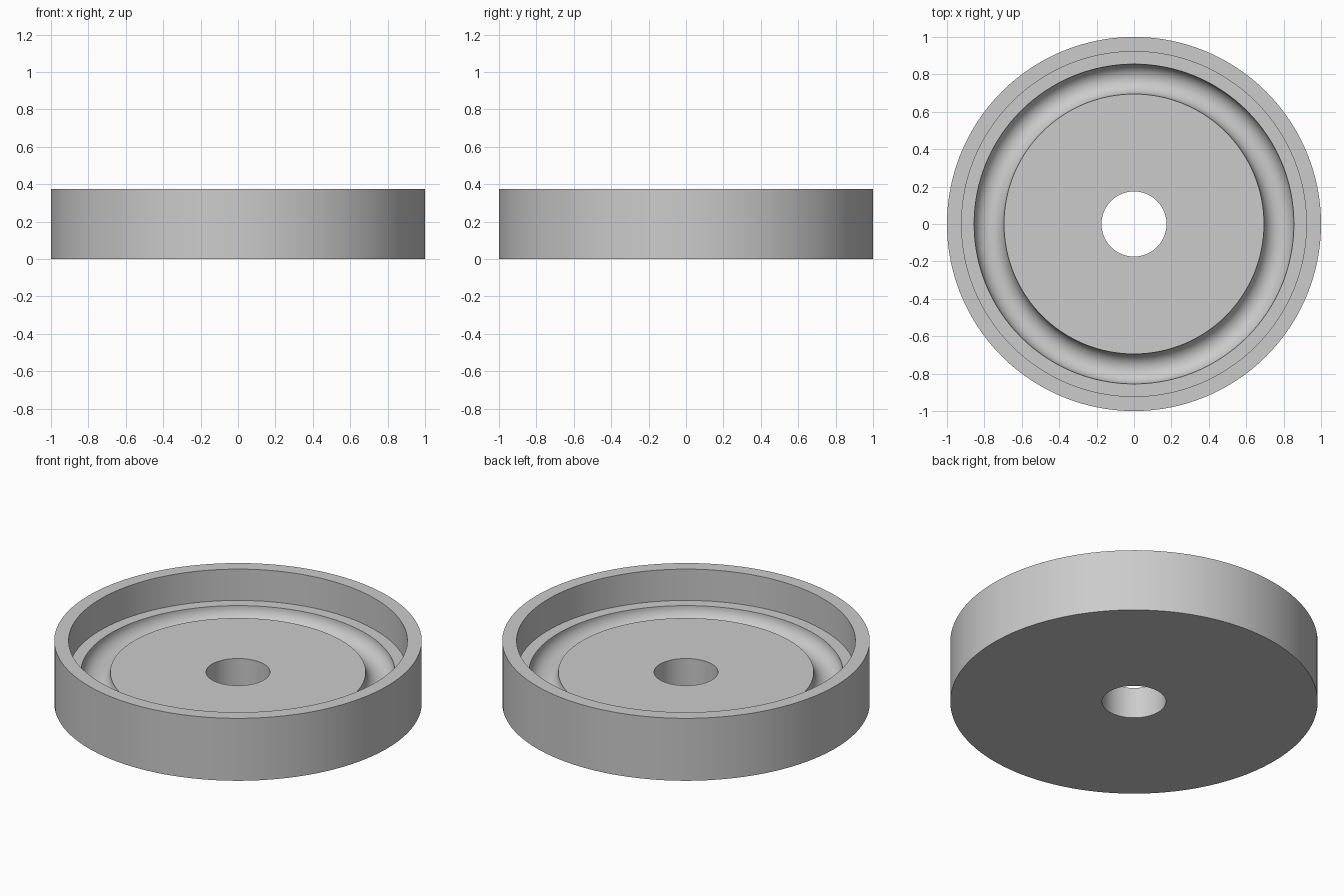
import bpy, bmesh, math

cube = bpy.data.objects.get("Cube")
if cube:
    bpy.data.objects.remove(cube, do_unlink=True)

SEGMENTS = 128
HEIGHT, FLOOR = 0.375, 0.187
RADIUS, WALL, BORE = 1.0, 0.922, 0.174
GROOVE_MID, GROOVE_RADIUS, GROOVE_STEPS = 0.775, 0.08, 20

# Plain grey material
grey = bpy.data.materials.new("light_grey")
grey.use_nodes = True
colour = (0.6, 0.6, 0.6, 1)
grey.diffuse_color = colour
grey.node_tree.nodes["Principled BSDF"].inputs["Base Color"].default_value = colour

# Cross-section: base, outer wall, rim, recessed floor with round groove, bore
profile = [(BORE, 0), (RADIUS, 0), (RADIUS, HEIGHT), (WALL, HEIGHT), (WALL, FLOOR)]
for i in range(GROOVE_STEPS + 1):
    a = math.pi * i / GROOVE_STEPS
    profile.append((GROOVE_MID + GROOVE_RADIUS * math.cos(a),
                    FLOOR - GROOVE_RADIUS * math.sin(a)))
profile.append((BORE, FLOOR))

# Revolve the closed cross-section around z
bm = bmesh.new()
rings = []
for s in range(SEGMENTS):
    t = math.tau * s / SEGMENTS
    rings.append([bm.verts.new((r * math.cos(t), r * math.sin(t), z)) for r, z in profile])
count = len(profile)
for s in range(SEGMENTS):
    here, after = rings[s], rings[(s + 1) % SEGMENTS]
    for i in range(count):
        j = (i + 1) % count
        bm.faces.new((here[i], after[i], after[j], here[j]))
bmesh.ops.recalc_face_normals(bm, faces=bm.faces)

mesh = bpy.data.meshes.new("grooved_dish")
bm.to_mesh(mesh)
bm.free()
mesh.materials.append(grey)
dish = bpy.data.objects.new("grooved_dish", mesh)
bpy.context.collection.objects.link(dish)

# Smooth curved walls, crisp rims
bpy.ops.object.select_all(action='DESELECT')
dish.select_set(True)
bpy.context.view_layer.objects.active = dish
bpy.ops.object.shade_smooth_by_angle(angle=math.radians(30))
